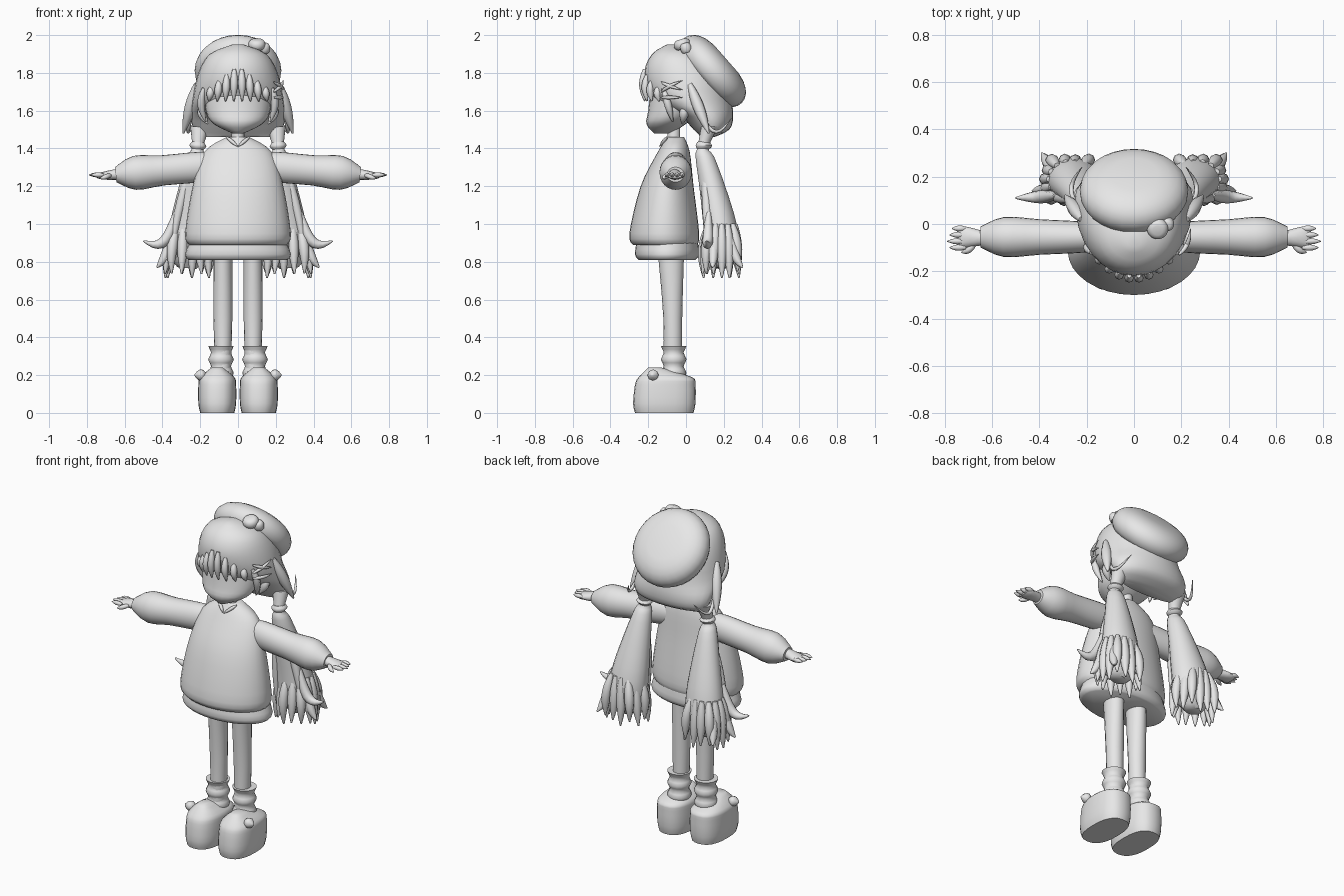
import bpy, bmesh, random
from math import sin, cos, pi, tau, radians, copysign
from mathutils import Matrix, Vector

random.seed(4)
default_cube = bpy.data.objects.get("Cube")
if default_cube:
    bpy.data.objects.remove(default_cube)

grey = bpy.data.materials.new("plain_grey")
grey.use_nodes = True
grey.diffuse_color = (.8, .8, .8, 1)
grey.node_tree.nodes["Principled BSDF"].inputs["Base Color"].default_value = grey.diffuse_color


def skin(name, loops, mirror, matrix=Matrix()):
    """Join closed point loops into a capped, smooth shaded surface."""
    bm = bmesh.new()
    rows = [[bm.verts.new(matrix @ point) for point in loop] for loop in loops]
    for low, high in zip(rows, rows[1:]):
        for i in range(len(low)):
            bm.faces.new((low[i - 1], low[i], high[i], high[i - 1]))
    bm.faces.new(rows[0])
    bm.faces.new(rows[-1])
    bmesh.ops.recalc_face_normals(bm, faces=bm.faces)
    mesh = bpy.data.meshes.new(name)
    bm.to_mesh(mesh)
    bm.free()
    mesh.materials.append(grey)
    part = bpy.data.objects.new(name, mesh)
    bpy.context.collection.objects.link(part)
    bpy.ops.object.select_all(action='DESELECT')
    part.select_set(True)
    bpy.context.view_layer.objects.active = part
    bpy.ops.object.shade_smooth_by_angle(angle=radians(50))
    if mirror:
        part.modifiers.new("mirror", 'MIRROR')


def smooth_rings(rings, steps):
    """Fill in rings along a smooth spline through the given ones."""
    keys = [Vector(ring) for ring in rings]
    keys = [keys[0]] + keys + [keys[-1]]
    result = []
    for before, start, end, after in zip(keys, keys[1:], keys[2:], keys[3:]):
        leave, arrive = (end - before) / 2, (after - start) / 2
        for step in range(steps):
            t = step / steps
            ease = t * t * (3 - 2 * t)
            result.append(start.lerp(end, ease) + leave * t * (1 - t) ** 2 - arrive * t * t * (1 - t))
    return result + [keys[-1]]


def loft(name, rings, x=0, sides=24, steps=3, square=1, mirror=False, matrix=Matrix()):
    """Stack oval rings, each given as height, half width, front and back."""
    loops = []
    for height, width, front, back in smooth_rings(rings, steps):
        loop = []
        for i in range(sides):
            c, s = cos(tau * i / sides), sin(tau * i / sides)
            across = copysign(abs(c) ** square, c) * width
            along = copysign(abs(s) ** square, s) * (back - front) / 2
            loop.append(Vector((x + across, (front + back) / 2 + along, height)))
        loops.append(loop)
    skin(name, loops, mirror, matrix)


def dome(name, radius, depth, matrix, start=0.0):
    """Pillowy round cushion rising along its own axis."""
    angles = [start + (pi / 2 - start) * i / 9 for i in range(9)]
    rings = [(depth * sin(a), radius * cos(a) ** .6) for a in angles]
    loft(name, [(z, r, -r, r) for z, r in rings], sides=28, steps=1, matrix=matrix)


def strand(name, start, end, bend=(0, 0, 0), width=.02, mirror=True):
    """Tapered lock that bows sideways between two points."""
    start, end, bend = Vector(start), Vector(end), Vector(bend)
    count, sides = 9, 8
    path = [start.lerp(end, i / count) + bend * sin(pi * i / count) for i in range(count + 1)]
    loops = []
    for i, centre in enumerate(path):
        heading = path[min(i + 1, count)] - path[max(i - 1, 0)]
        side = heading.orthogonal().normalized() if i == 0 else (side - side.project(heading)).normalized()
        other = heading.normalized().cross(side)
        radius = width * sin(pi * (.15 + .8 * i / count))
        loops.append([centre + radius * (side * cos(tau * k / sides) + other * sin(tau * k / sides))
                      for k in range(sides)])
    skin(name, loops, mirror)


# Sweater, hem and collar
loft("sweater", [(.89, .26, -.28, .06), (.95, .28, -.3, .07), (1.2, .24, -.24, .04),
                 (1.38, .18, -.15, .02), (1.46, .06, -.1, -.01)], sides=32, steps=4)
loft("skirt_hem", [(.81, .26, -.25, .05), (.84, .28, -.27, .07), (.92, .25, -.26, .06)], sides=32)
strand("collar_trim", (.06, -.1, 1.46), (0, -.14, 1.41), width=.01)

# Sleeves and hands, lofted outward along a gently dropping arm
lean = .09
arm = Matrix.Translation((0, 0, 1.32)) @ Matrix.Rotation(pi / 2 + lean, 4, 'Y')
loft("sleeve", [(.08, .06, -.1, 0), (.2, .08, -.12, .01), (.4, .08, -.13, .02),
                (.55, .09, -.14, .03), (.65, .04, -.1, -.01)], mirror=True, matrix=arm)
loft("hand", [(.64, .03, -.09, -.03), (.72, .02, -.1, -.01), (.75, .01, -.1, -.02)],
     sides=12, mirror=True, matrix=arm)
for i in range(4):
    y = -.1 + .027 * i
    strand("finger", (.71, y, 1.26), (.79 - .01 * abs(i - 1), y, 1.26), width=.013)
strand("thumb", (.67, -.08, 1.26), (.73, -.12, 1.24), (0, -.01, 0), .014)

# Legs, ribbed socks, shoes and side bows
loft("leg", [(.2, .04, -.12, -.02), (.5, .05, -.12, -.02), (.86, .05, -.15, -.01)],
     x=.08, sides=16, mirror=True)
ribs = [(.355 - .018 * i, .06 + .008 * cos(pi * i / 2)) for i in range(11)]
loft("sock", [(z, r, -.065 - r, -.065 + r) for z, r in ribs], x=.09, sides=16, steps=1, mirror=True)
loft("shoe", [(0, .09, -.27, .04), (.05, .1, -.28, .05), (.15, .1, -.27, .05),
              (.19, .09, -.25, .03), (.24, .03, -.2, -.13)], x=.11, square=.8, mirror=True)
strand("shoe_bow", (.17, -.17, .2), (.23, -.18, .2), width=.03)

# Neck, head and ears
loft("neck", [(1.4, .04, -.1, -.03), (1.52, .03, -.1, -.03)], sides=14)
loft("head", [(1.48, .03, -.17, -.08), (1.53, .13, -.21, 0), (1.6, .17, -.2, .07),
              (1.75, .18, -.18, .17), (1.86, .12, -.12, .12)])
strand("ear", (.18, 0, 1.64), (.16, -.02, 1.53), (.02, 0, 0), .025)

# Hair cap with swept-back nape
loft("hair_cap", [(1.46, .18, .08, .15), (1.5, .23, .04, .23), (1.57, .25, -.03, .25), (1.66, .24, -.18, .24),
                  (1.8, .21, -.22, .21), (1.9, .15, -.18, .1), (1.95, .03, -.1, -.03)], sides=28)

# Fringe and side locks
for i in range(4):
    x = .02 + .04 * i
    y = 4 * x * x - .22
    strand("fringe_lock", (x, y, 1.82 - .03 * i), (x * 1.1, y, 1.65), (0, -.01, 0))
strand("cheek_lock", (.18, -.12, 1.72), (.17, -.07, 1.54), (.02, 0, 0))
strand("side_lock", (.22, .02, 1.74), (.29, .12, 1.48), width=.03)
strand("looped_lock", (.23, .06, 1.62), (.22, .24, 1.56), (.04, 0, -.1), .01)

# Crossed hair clips on the left side
for front_z, back_z in ((1.75, 1.71), (1.7, 1.76), (1.67, 1.67)):
    strand("hair_clip", (.19, -.13, front_z), (.24, -.02, back_z), (.01, -.01, 0), .01, mirror=False)

# Beret tilted back, with two buttons at its front
tilt = Matrix.Rotation(-.85, 4, 'X')
dome("beret", .23, .1, Matrix.Translation((0, .14, 1.81)) @ tilt, start=-.7)
facing = Matrix.Rotation(.3, 4, 'X')
dome("large_button", .045, .03, Matrix.Translation((.1, -.02, 1.95)) @ facing, start=-.9)
dome("small_button", .03, .03, Matrix.Translation((.14, 0, 1.93)) @ facing, start=-.9)

# Pigtails leaning outward, with ties
hang = Matrix.Translation((.34, 0, 0)) @ Matrix.Rotation(-lean, 4, 'Y')
loft("pigtail", [(.77, .05, .15, .23), (.85, .11, .1, .28), (1, .11, .09, .27), (1.2, .08, .07, .21),
                 (1.36, .05, .05, .15), (1.41, .03, .06, .12), (1.52, .05, .08, .17)],
     sides=18, mirror=True, matrix=hang)
loft("hair_tie", [(1.4, .03, .06, .12), (1.42, .045, .05, .14), (1.44, .03, .06, .12)],
     sides=14, mirror=True, matrix=hang)

# Curled tips around the end of each pigtail
middle = Vector((.27, .19, 0))
count = 14
for i in range(count):
    around = Vector((.11 * cos(tau * i / count), .09 * sin(tau * i / count), 0))
    start = middle + around * .8 + Vector((0, 0, 1))
    end = middle + around * random.uniform(1, 1.2) + Vector((0, 0, random.uniform(.71, .76)))
    strand("pigtail_tip", start, end, around * random.uniform(-.1, .2), .028)

# Long loose locks and outward flicks
for x, y in ((.36, .12), (.18, .12), (.35, .26), (.2, .26)):
    strand("long_lock", (.22, .1, 1.38), (x, y, .8), ((x - .27) / 5, 0, 0), .025)
strand("outer_flick", (.33, .12, 1.06), (.5, .11, .91), (-.02, 0, -.08), .028)
strand("lower_flick", (.34, .15, .98), (.43, .14, .77), (0, 0, -.04), .025)
strand("back_flick", (.34, .22, .98), (.39, .3, .77), (0, 0, -.04), .025)
